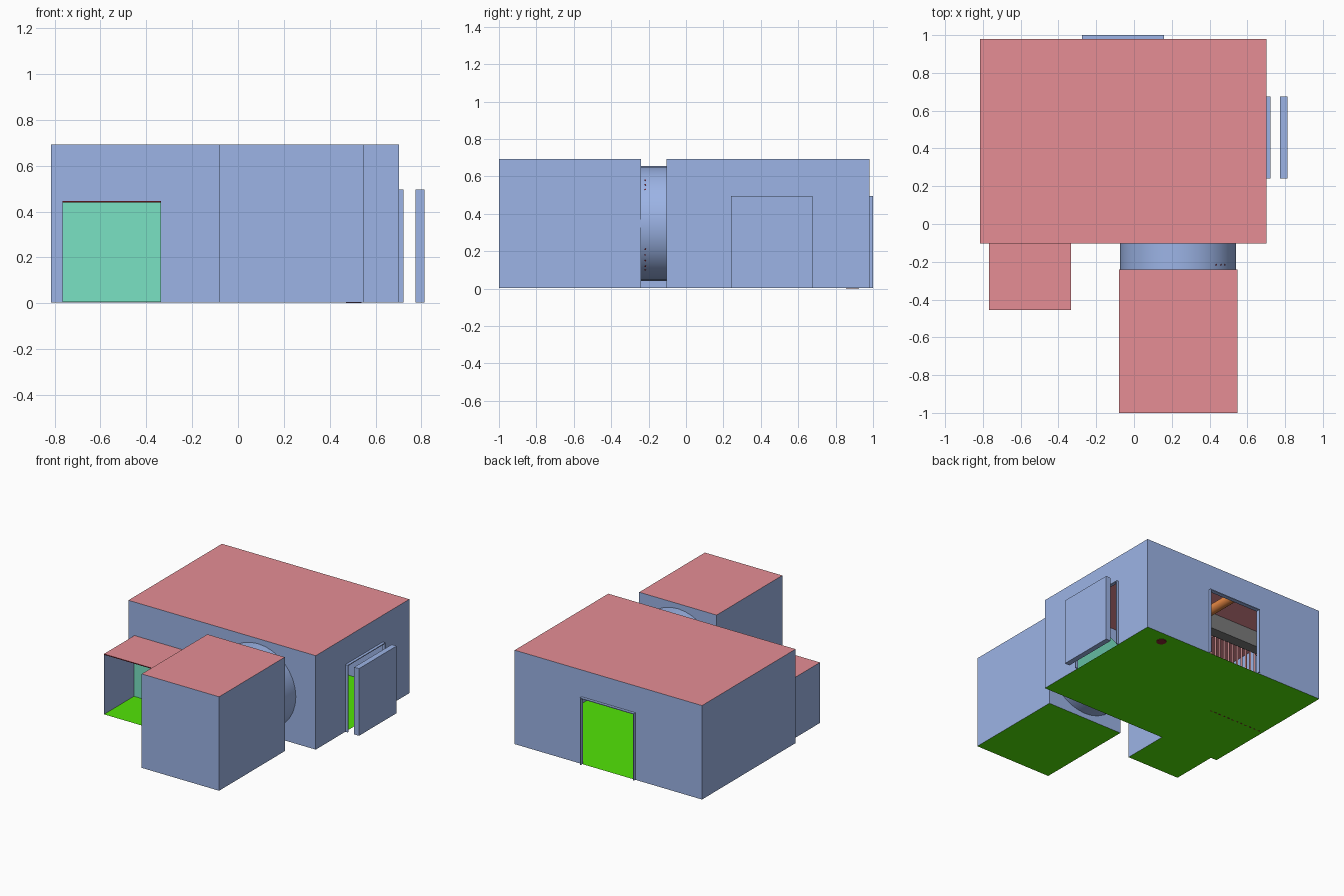
import bpy, bmesh, math
from mathutils import Vector

cube = bpy.data.objects.get("Cube")
if cube:
    bpy.data.objects.remove(cube, do_unlink=True)


def material(name, r, g, b):
    m = bpy.data.materials.new(name)
    m.use_nodes = True
    m.diffuse_color = (r, g, b, 1)
    m.node_tree.nodes["Principled BSDF"].inputs["Base Color"].default_value = (r, g, b, 1)
    return m


BLUE = material("wall blue", .333, .456, .79)
RED = material("roof red", .79, .27, .30)
GREEN = material("floor green", .085, .78, .002)
TEAL = material("door teal", .195, .76, .546)
ORANGE = material("pipe orange", .85, .26, .06)
PINK = material("bar pink", .85, .38, .40)
GREY = material("partition grey", .2, .2, .2)
DARK = material("fitting dark red", .25, .02, .03)

FLOOR, TOP, DOOR = .004, .692, .496


def finish(name, bm, mats, smooth=False):
    mesh = bpy.data.meshes.new(name)
    bm.to_mesh(mesh)
    bm.free()
    for m in mats:
        mesh.materials.append(m)
    for p in mesh.polygons:
        p.use_smooth = smooth and len(p.vertices) == 4
    ob = bpy.data.objects.new(name, mesh)
    bpy.context.collection.objects.link(ob)
    return ob


def room(name, x, y, top, closed="front right back left", doors={}):
    """Thin shell with red roof, green floor, and optional doorways in its walls."""
    bm = bmesh.new()

    def face(points, index):
        bm.faces.new([bm.verts.new(p) for p in points]).material_index = index

    c = [Vector((x[i], y[j], FLOOR)) for i, j in ((0, 0), (1, 0), (1, 1), (0, 1))]
    up = Vector((0, 0, top - FLOOR))
    for i, side in enumerate(("front", "right", "back", "left")):
        if side not in closed:
            continue
        p, q = c[i], c[(i + 1) % 4]
        notch = []
        if side in doors:
            a, b = (p + (q - p).normalized() * s for s in doors[side])
            lift = Vector((0, 0, DOOR - FLOOR))
            notch = [a, a + lift, b + lift, b]
        face([p] + notch + [q, q + up, p + up], 0)
    face([p + up for p in c], 1)
    face(c[::-1], 2)
    return finish(name, bm, [BLUE, RED, GREEN])


def box(name, x, y, z, mat):
    bm = bmesh.new()
    bmesh.ops.create_cube(bm, size=1)
    for v in bm.verts:
        v.co = [r[0] if v.co[i] < 0 else r[1] for i, r in enumerate((x, y, z))]
    return finish(name, bm, [mat])


def rod(name, start, end, radius, mat, sides=12, caps=True):
    a, b = Vector(start), Vector(end)
    bm = bmesh.new()
    bmesh.ops.create_cone(bm, cap_ends=caps, segments=sides, radius1=radius,
                          radius2=radius, depth=(b - a).length)
    turn = (b - a).to_track_quat("Z", "Y")
    for v in bm.verts:
        v.co = turn @ v.co + (a + b) / 2
    return finish(name, bm, [mat], smooth=True)


# Three rooms
room("main_room", (-.816, .702), (-.103, .98), TOP,
     doors={"right": (.343, .778), "back": (.542, .977)})
room("front_room", (-.08, .547), (-1, -.24), TOP)
room("entry_porch", (-.767, -.334), (-.455, -.103), .447, closed="left right")
box("porch_roof_edge", (-.766, -.335), (-.454, -.45), (.440, .446), DARK)
box("porch_door", (-.766, -.335), (-.110, -.104), (.005, .440), TEAL)

# Round passage between the rooms, with a few small studs on its right side
PX, PZ, PR = .234, .348, .307
rod("round_passage", (PX, -.24, PZ), (PX, -.103, PZ), PR, BLUE, 32, False)
rod("passage_hatch", (PX, -.099, PZ), (PX, -.092, PZ), .28, TEAL, 32)
for z in (.10, .12, .15, .18, .21, .53, .555, .58):
    a = math.asin((z - PZ) / PR)
    ends = [(PX + d * math.cos(a), -.217, PZ + d * math.sin(a)) for d in (PR - .01, PR + .002)]
    rod("passage_stud", *ends, .004, DARK, 8)

# Door surrounds: two jambs and a lintel each
T = .006
for name, y in (("right_jamb", .24), ("left_jamb", .675 - T)):
    box("side_door_" + name, (.70, .722), (y, y + T), (FLOOR, DOOR), BLUE)
box("side_door_lintel", (.70, .722), (.24, .675), (DOOR - T, DOOR), BLUE)
for name, x in (("right_jamb", -.275), ("left_jamb", .16 - T)):
    box("back_door_" + name, (x, x + T), (.97, 1), (FLOOR, DOOR), BLUE)
box("back_door_lintel", (-.275, .16), (.97, 1), (DOOR - T, DOOR), BLUE)

# Side door slab standing clear of its opening
box("side_door_slab", (.773, .813), (.24, .675), (FLOOR, DOOR), BLUE)

# Interior: ceiling pipe and barred partition
rod("ceiling_pipe", (-.19, .0, .64), (-.19, .96, .64), .035, ORANGE, 16)
box("partition_header", (-.81, -.2), (.42, .50), (.57, .688), GREY)
left, right, height, r = -.80, -.34, .61, .07
outline = [(left, FLOOR)]
for cx, start in ((left + r, math.pi), (right - r, math.pi / 2)):
    for i in range(7):
        a = start - i * math.pi / 12
        outline.append((cx + r * math.cos(a), height - r + r * math.sin(a)))
outline.append((right, FLOOR))
curve = bpy.data.curves.new("bar_frame", "CURVE")
curve.dimensions = "3D"
curve.bevel_depth = .012
curve.bevel_resolution = 2
spline = curve.splines.new("POLY")
spline.points.add(len(outline) - 1)
for pt, (px, pz) in zip(spline.points, outline):
    pt.co = (px, .385, pz, 1)
curve.materials.append(PINK)
bpy.context.collection.objects.link(bpy.data.objects.new("bar_frame", curve))
COUNT = 12
for i in range(COUNT):
    bx = left + (right - left) * (i + .5) / COUNT
    rod("partition_bar", (bx, .385, .006), (bx, .385, height - .01), .007, PINK, 8)
    box("bar_foot", (bx - .008, bx + .008), (.381, .389), (.003, .008), DARK)

# Floor drain
rod("floor_drain", (.505, .89, 0), (.505, .89, .006), .034, DARK, 24)
